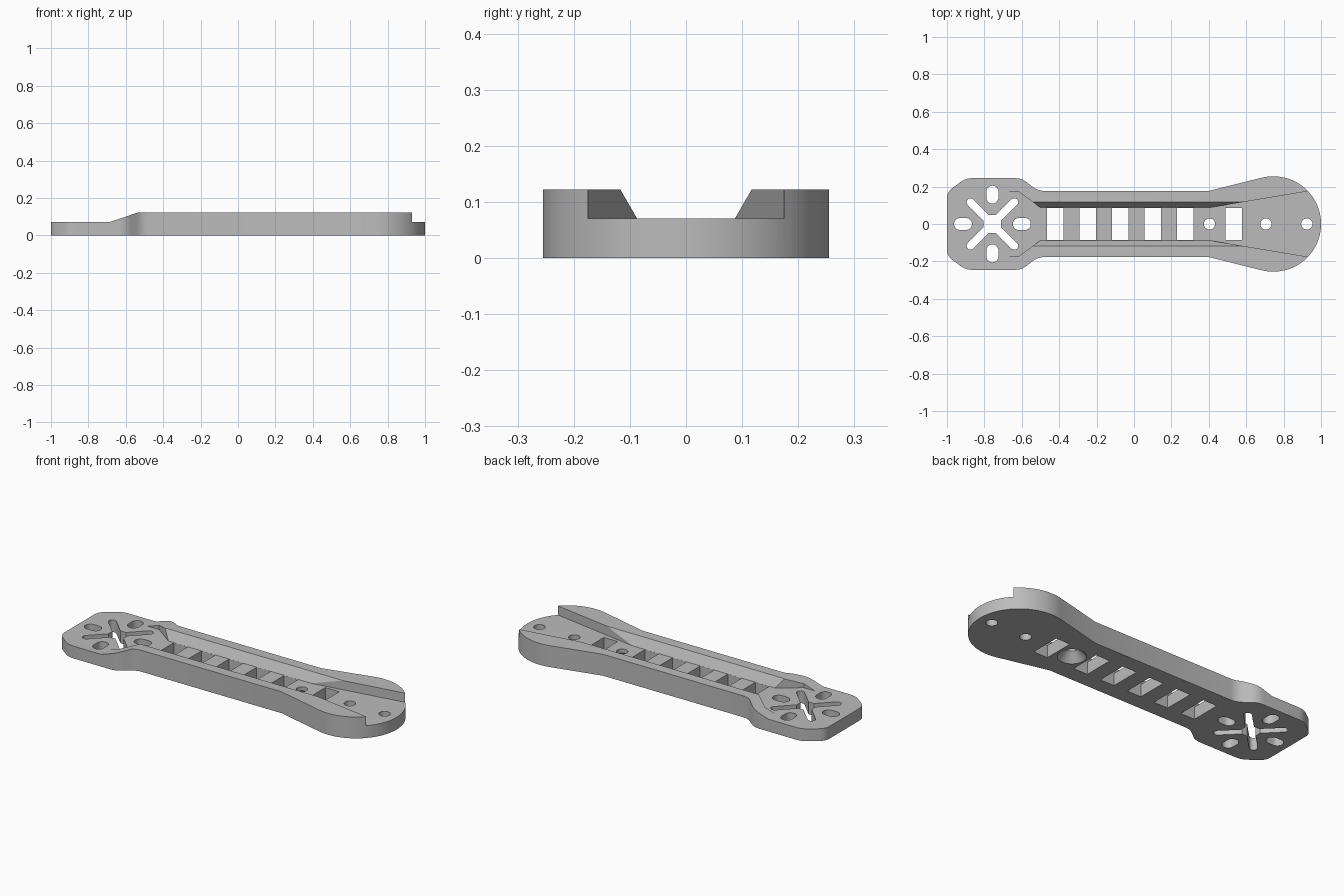
import bpy, bmesh
from math import sin, cos, pi, radians
from mathutils import Vector

cube = bpy.data.objects.get("Cube")
if cube:
    bpy.data.objects.remove(cube, do_unlink=True)

FLOOR, TOP = 0.07, 0.122
HEAD_X = -0.757

grey = bpy.data.materials.new("plain grey")
grey.use_nodes = True
colour = (0.5, 0.5, 0.5, 1)
grey.diffuse_color = colour
grey.node_tree.nodes["Principled BSDF"].inputs["Base Color"].default_value = colour


def loft(name, lower, upper):
    """Closed solid between two matching rings of points."""
    bm = bmesh.new()
    a = [bm.verts.new(p) for p in lower]
    b = [bm.verts.new(p) for p in upper]
    bm.faces.new(a[::-1])
    bm.faces.new(b)
    n = len(a)
    for i in range(n):
        j = (i + 1) % n
        bm.faces.new((a[i], a[j], b[j], b[i]))
    bmesh.ops.recalc_face_normals(bm, faces=bm.faces)
    mesh = bpy.data.meshes.new(name)
    bm.to_mesh(mesh)
    bm.free()
    mesh.materials.append(grey)
    obj = bpy.data.objects.new(name, mesh)
    bpy.context.collection.objects.link(obj)
    return obj


def prism(name, pts, z0, z1):
    return loft(name, [(x, y, z0) for x, y in pts], [(x, y, z1) for x, y in pts])


def fillet(prev, corner, nxt, d):
    """Points that round off one corner."""
    p, c, n = Vector(prev), Vector(corner), Vector(nxt)
    a, b = c + (p - c).normalized() * d, c + (n - c).normalized() * d
    return [tuple(a * (1 - t) ** 2 + c * 2 * t * (1 - t) + b * t * t)
            for t in (i / 5 for i in range(6))]


def mirrored(half):
    """Close a half outline across the x axis."""
    return half + [(x, -y) for x, y in reversed(half)]


def slot(cx, cy, angle, half, r, steps=12):
    """Stadium outline; half = 0 gives a circle."""
    pts = []
    for side in (1, -1):
        for i in range(steps + 1):
            if half == 0 and i == steps:
                continue
            t = angle + (0 if side == 1 else pi) - pi / 2 + pi * i / steps
            pts.append((cx + side * half * cos(angle) + r * cos(t),
                        cy + side * half * sin(angle) + r * sin(t)))
    return pts


def rect(x0, x1, y):
    return [(x0, -y), (x1, -y), (x1, y), (x0, y)]


# Outline: octagonal head, straight beam, rounded tail
key = [(-1, 0), (-1, 0.17), (-0.9, 0.245), (-0.6, 0.245), (-0.515, 0.177), (0.4, 0.177)]
half = []
for i in range(1, 5):
    half += fillet(key[i - 1], key[i], key[i + 1], 0.035)
half.append(key[-1])
for i in range(25):
    t = radians(103 * (1 - i / 24))
    half.append((0.745 + 0.255 * cos(t), 0.255 * sin(t)))
outline = half[:-1] + [half[-1]] + [(x, -y) for x, y in reversed(half[:-1])]
arm = prism("arm", outline, 0, TOP)

cutters = []


def cut(name, pts, z0=-0.1, z1=0.3):
    cutters.append(prism(name, pts, z0, z1))


# Ramp from the low head up to the beam
ramp = [(-1.2, FLOOR), (-0.69, FLOOR), (-0.302, 0.2), (-1.2, 0.2)]
cutters.append(loft("ramp_cutter", [(x, -0.4, z) for x, z in ramp],
                    [(x, 0.4, z) for x, z in ramp]))

# Head pocket, sloped channel and flared tail channel
cut("pocket_cutter", mirrored([(-1.2, 0.175), (-0.62, 0.175), (-0.5, 0.087)]), FLOOR)
trough = [(-0.087, FLOOR), (0.087, FLOOR), (0.147, 0.174), (-0.147, 0.174)]
cutters.append(loft("channel_cutter", [(-0.58, y, z) for y, z in trough],
                    [(0.65, y, z) for y, z in trough]))
cut("flare_cutter", mirrored([(0.4, 0.087), (1.1, 0.203)]), FLOOR)

# Rectangular lightening windows along the beam
for x in [-0.465 + 0.174 * i for i in range(5)] + [0.49]:
    cut("window_cutter", rect(x, x + 0.088, 0.0865))

# Round screw holes, the first one recessed underneath
for x in (0.403, 0.705, 0.924):
    cut("screw_cutter", slot(x, 0, 0, 0, 0.03))
rings = [[(x, y, z) for x, y in slot(0.403, 0, 0, 0, r)]
         for r, z in ((0.078, -0.005), (0.028, 0.05))]
cutters.append(loft("countersink_cutter", *rings))

# Motor mount: four slots, a diagonal cross and a square centre
for i in range(4):
    a = i * pi / 2
    cut("mount_slot_cutter",
        slot(HEAD_X + 0.157 * cos(a), 0.157 * sin(a), a, 0.016, 0.032))
for a in (pi / 4, -pi / 4):
    cut("cross_cutter", slot(HEAD_X, 0, a, 0.165, 0.021))
cut("centre_cutter", rect(HEAD_X - 0.047, HEAD_X + 0.047, 0.047))

# Apply all the cuts and drop the cutters
for c in cutters:
    c.hide_render = True
    mod = arm.modifiers.new(c.name, "BOOLEAN")
    mod.operation, mod.solver, mod.object = "DIFFERENCE", "EXACT", c
bpy.context.view_layer.update()
result = bpy.data.meshes.new_from_object(
    arm.evaluated_get(bpy.context.evaluated_depsgraph_get()))
arm.modifiers.clear()
arm.data = result
for c in cutters:
    bpy.data.objects.remove(c, do_unlink=True)

# Smooth the rounded walls, keep the edges sharp
bpy.ops.object.select_all(action="DESELECT")
arm.select_set(True)
bpy.context.view_layer.objects.active = arm
bpy.ops.object.shade_smooth_by_angle(angle=radians(25))
